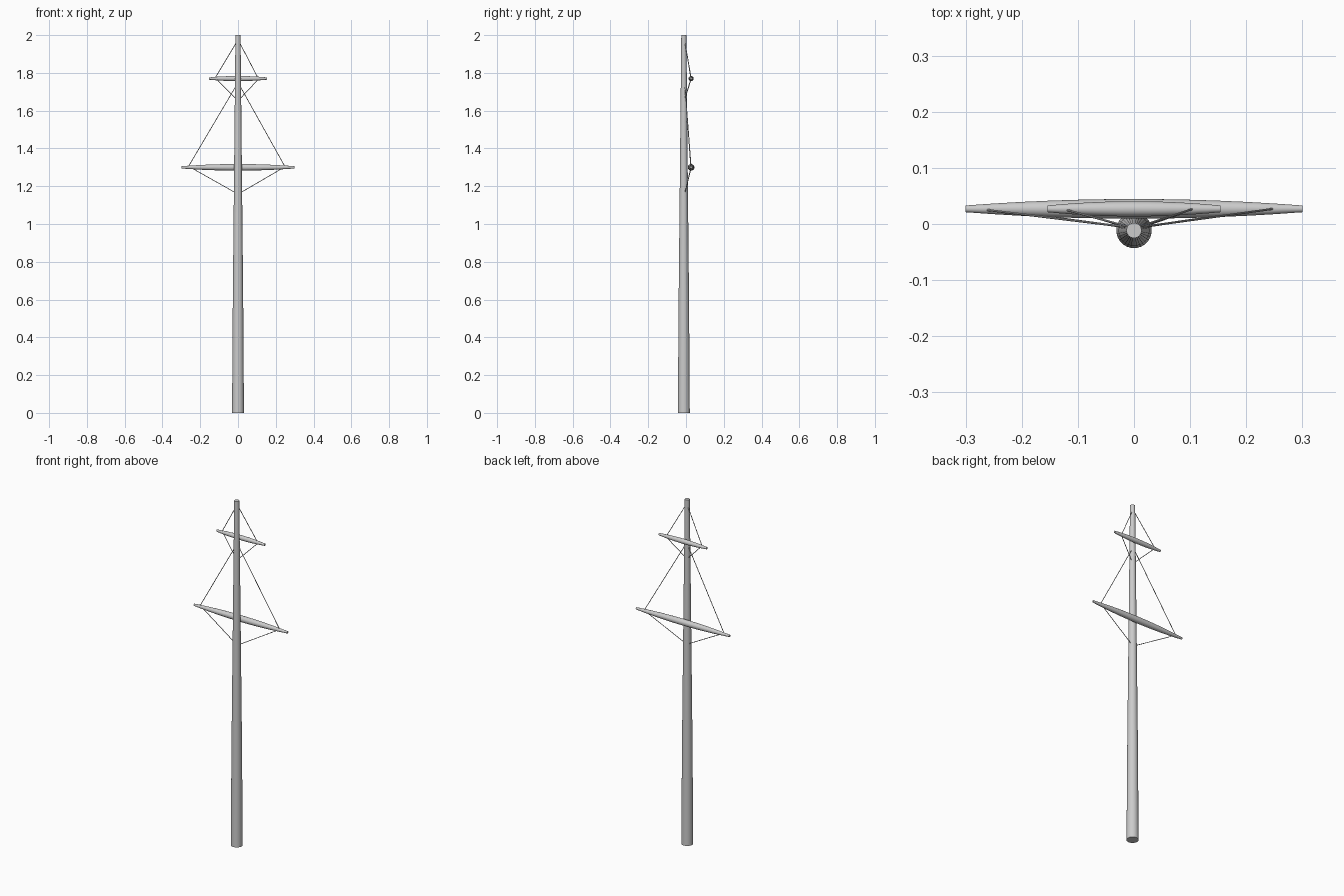
import bpy, math
from mathutils import Vector

if "Cube" in bpy.data.objects:
    bpy.data.objects.remove(bpy.data.objects["Cube"])

MAST_Y = -0.0115
YARD_Y = 0.027


def lathe(name, profile, sides, origin, axis):
    """Closed turned solid from (distance, radius) pairs along an axis."""
    rot = Vector((0, 0, 1)).rotation_difference(Vector(axis))
    verts, faces = [], []
    for d, r in profile:
        for i in range(sides):
            a = 2 * math.pi * i / sides
            verts.append(Vector(origin) + rot @ Vector((r * math.cos(a), r * math.sin(a), d)))
    for k in range(len(profile) - 1):
        for i in range(sides):
            j = (i + 1) % sides
            faces.append((k * sides + i, k * sides + j, (k + 1) * sides + j, (k + 1) * sides + i))
    faces.append(tuple(reversed(range(sides))))
    faces.append(tuple(range(len(verts) - sides, len(verts))))
    mesh = bpy.data.meshes.new(name)
    mesh.from_pydata([tuple(v) for v in verts], [], faces)
    ob = bpy.data.objects.new(name, mesh)
    bpy.context.collection.objects.link(ob)
    bpy.ops.object.select_all(action='DESELECT')
    bpy.context.view_layer.objects.active = ob
    ob.select_set(True)
    bpy.ops.object.shade_smooth_by_angle(angle=math.radians(35))
    return ob


def yard(name, z, half, r_mid, r_end):
    """Spar that swells towards the middle."""
    n = 12
    prof = []
    for i in range(n + 1):
        t = -1 + 2 * i / n
        prof.append((t * half, r_end + (r_mid - r_end) * (1 - t * t)))
    lathe(name, prof, 24, (0, YARD_Y, z), (1, 0, 0))


def rope(name, a, b, r=0.0019):
    a, b = Vector(a), Vector(b)
    lathe(name, [(0, r), ((b - a).length, r)], 8, a, (b - a).normalized())


# tapered mast
lathe("mast", [(0, 0.0315), (0.6, 0.0275), (1.2, 0.0215), (1.7, 0.0165), (2.0, 0.0135)],
      32, (0, MAST_Y, 0), (0, 0, 1))

# two yards
yard("lower_yard", 1.30, 0.30, 0.0175, 0.006)
yard("upper_yard", 1.77, 0.154, 0.0135, 0.006)

# lifts above and stays below each yard:
# name, left x, right x, yard z, mast x, mast z
for name, xl, xr, zy, xm, zm in (
        ("lower_lift", -0.262, 0.248, 1.305, 0.008, 1.735),
        ("lower_stay", -0.243, 0.235, 1.295, 0.012, 1.165),
        ("upper_lift", -0.120, 0.105, 1.775, 0.006, 1.965),
        ("upper_stay", -0.112, 0.107, 1.765, 0.012, 1.665)):
    y_mast = -0.006
    rope(name + "_left", (xl, 0.025, zy), (-xm, y_mast, zm))
    rope(name + "_right", (xr, 0.027, zy), (xm, y_mast, zm))
